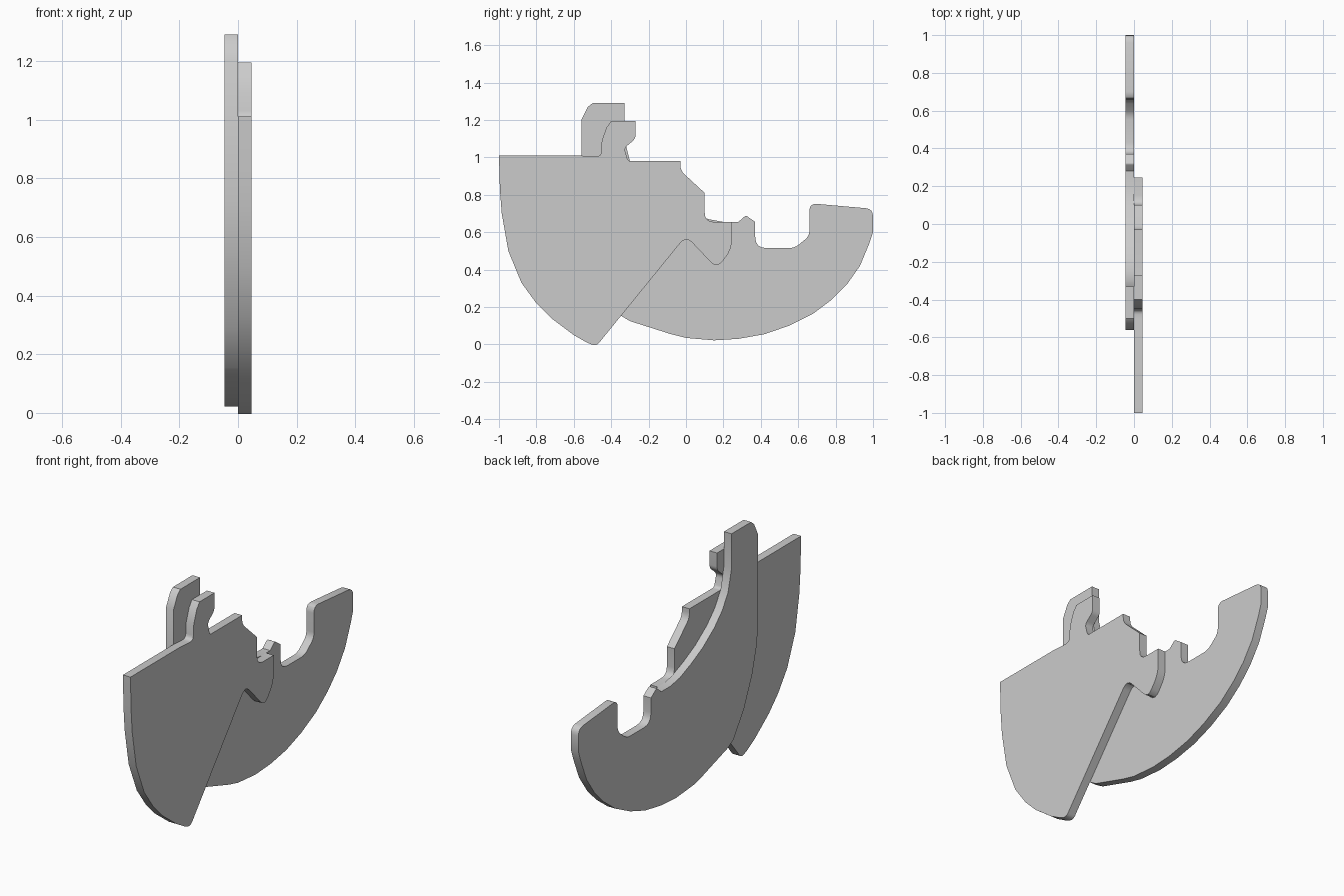
import bpy
import bmesh
import math
from mathutils import Vector

default_cube = bpy.data.objects.get("Cube")
if default_cube:
    bpy.data.objects.remove(default_cube, do_unlink=True)

THICKNESS = 0.046

# One plain grey for both plates
grey = bpy.data.materials.new("plain grey")
grey.use_nodes = True
grey_colour = (0.6, 0.6, 0.6, 1)
grey.diffuse_color = grey_colour
for node in grey.node_tree.nodes:
    if node.type == "BSDF_PRINCIPLED":
        node.inputs["Base Color"].default_value = grey_colour


def round_corner(before, corner, after, reach, steps=4):
    """Replace a corner by a short curve that starts `reach` away from it."""
    start = corner + (before - corner).normalized() * reach
    end = corner + (after - corner).normalized() * reach
    curve = []
    for step in range(steps + 1):
        t = step / steps
        curve.append(start.lerp(corner, t).lerp(corner.lerp(end, t), t))
    return curve


def expand_outline(outline):
    """Turn (y, z) and (y, z, rounding) entries into plain outline points."""
    corners = [Vector(entry[:2]) for entry in outline]
    points = []
    for index, entry in enumerate(outline):
        corner = corners[index]
        if len(entry) == 2:
            points.append(corner)
        else:
            before = corners[index - 1]
            after = corners[(index + 1) % len(corners)]
            points.extend(round_corner(before, corner, after, entry[2]))
    return points


def make_plate(name, outline, inner_x, outer_x):
    """Cut a flat plate with the given side outline between two x positions."""
    mesh = bpy.data.meshes.new(name)
    plate = bpy.data.objects.new(name, mesh)
    bpy.context.collection.objects.link(plate)

    bm = bmesh.new()
    ring = [bm.verts.new((inner_x, p.x, p.y)) for p in expand_outline(outline)]
    face = bm.faces.new(ring)
    extruded = bmesh.ops.extrude_face_region(bm, geom=[face])["geom"]
    moved = [item for item in extruded if isinstance(item, bmesh.types.BMVert)]
    bmesh.ops.translate(bm, verts=moved, vec=(outer_x - inner_x, 0, 0))
    bmesh.ops.recalc_face_normals(bm, faces=bm.faces)
    bm.to_mesh(mesh)
    bm.free()

    mesh.materials.append(grey)
    bpy.ops.object.select_all(action="DESELECT")
    plate.select_set(True)
    bpy.context.view_layer.objects.active = plate
    bpy.ops.object.shade_smooth_by_angle(angle=math.radians(30))
    return plate


# Wedge plate: upright finger, stepped top, and a notched lower edge
wedge_finger = [
    (-1, 1.01), (-.57, 1.01), (-.5, 1.005), (-.455, 1.005, .025),
    (-.45, 1.09), (-.425, 1.16), (-.4, 1.195), (-.27, 1.195),
    (-.27, 1.1, .02), (-.33, 1.05, .02), (-.31, .98, .015),
]
wedge_steps = [
    (-.03, .98), (-.03, .93, .03), (.1, .81), (.1, .655, .05),
    (.245, .655),
]
wedge_underside = [
    (.245, .51, .05), (.165, .405, .05), (0, .58, .05), (-.48, -.01, .025),
]
wedge_rim = [
    (-.53, .01), (-.6, .05), (-.72, .14), (-.8, .22), (-.88, .33),
    (-.95, .5), (-.985, .7), (-.995, .83),
]
make_plate("wedge_plate",
           wedge_finger + wedge_steps + wedge_underside + wedge_rim,
           0, THICKNESS)

# Hook plate: tall tab, sweeping inner edge, small tooth, and hooked end
hook_tab = [
    (-.56, .72), (-.56, 1.2), (-.525, 1.27), (-.5, 1.29), (-.33, 1.29),
]
hook_inner_edge = [
    (-.33, 1.1), (-.3, .98), (-.25, .9), (-.18, .83), (-.08, .76),
    (.02, .71), (.12, .67), (.2, .655),
]
hook_mouth = [
    (.28, .655), (.32, .69, .01), (.37, .655), (.37, .515, .06),
    (.58, .515, .03), (.66, .58, .03), (.66, .755, .04), (1, .725, .04),
]
hook_rim = [
    (1, .6), (.98, .54), (.93, .42), (.86, .32), (.78, .24), (.68, .165),
    (.55, .1), (.42, .055), (.28, .03), (.15, .022), (0, .035),
    (-.08, .055), (-.3, .125), (-.35, .155),
]
hook_back = [(-.44, .29), (-.51, .45), (-.55, .6)]
make_plate("hook_plate",
           hook_tab + hook_inner_edge + hook_mouth + hook_rim + hook_back,
           0, -THICKNESS)
